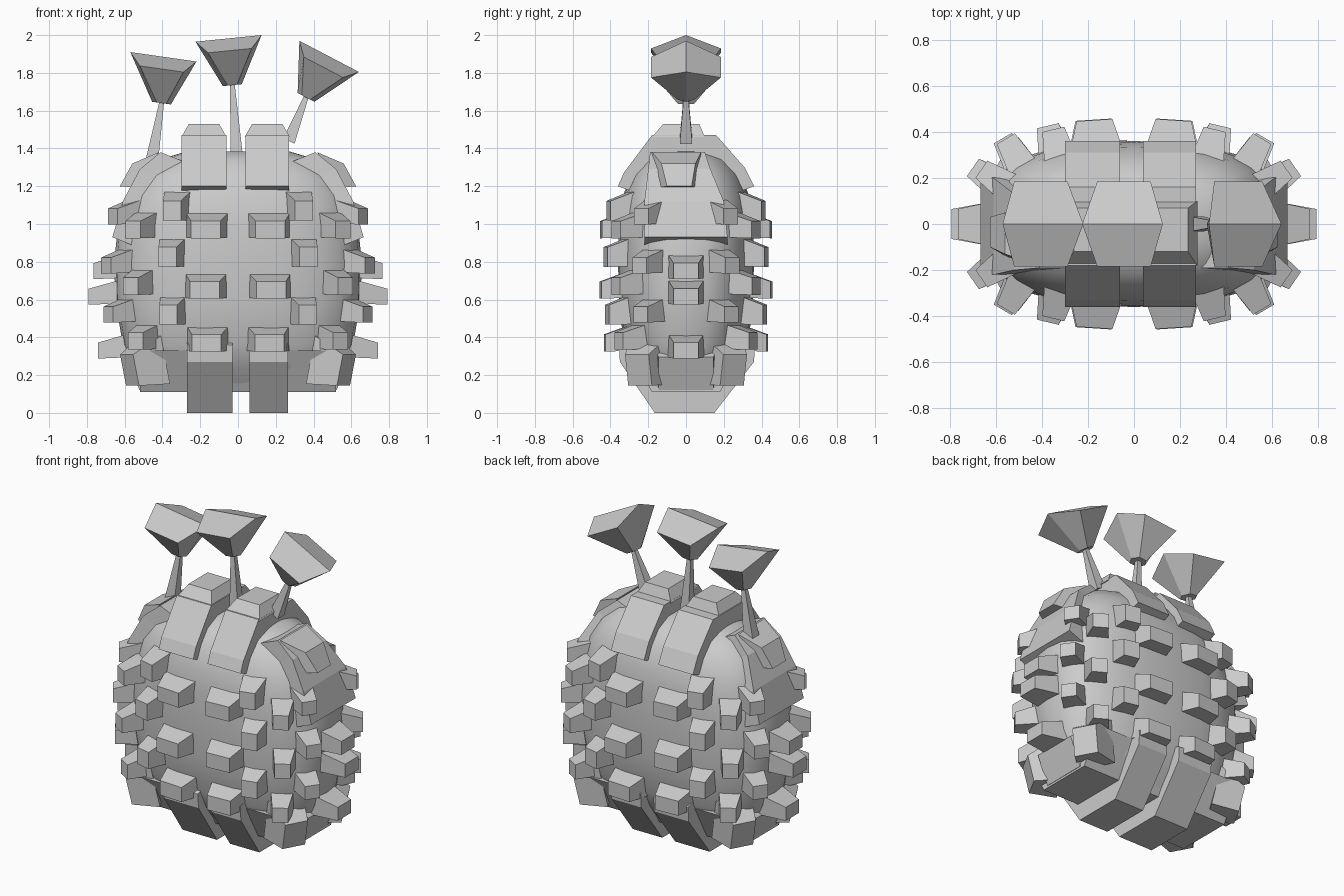
import bpy, bmesh, math
from mathutils import Vector

if "Cube" in bpy.data.objects:
    bpy.data.objects.remove(bpy.data.objects["Cube"])

N = 2.6  # roundness of the body's plan outline
# body rings: height, half width, half depth
RINGS = [(0.11, 0.46, 0.17), (0.24, 0.56, 0.27), (0.36, 0.61, 0.33), (0.6, 0.65, 0.355),
         (0.8, 0.655, 0.36), (1.0, 0.635, 0.355), (1.15, 0.59, 0.335), (1.26, 0.52, 0.285),
         (1.34, 0.42, 0.22), (1.385, 0.27, 0.12)]


def make(name, verts, faces, smooth=False):
    me = bpy.data.meshes.new(name)
    me.from_pydata([tuple(v) for v in verts], [], faces)
    bm = bmesh.new()
    bm.from_mesh(me)
    bmesh.ops.recalc_face_normals(bm, faces=bm.faces)
    bm.to_mesh(me)
    bm.free()
    ob = bpy.data.objects.new(name, me)
    bpy.context.collection.objects.link(ob)
    if smooth:
        bpy.context.view_layer.objects.active = ob
        ob.select_set(True)
        bpy.ops.object.shade_smooth_by_angle(angle=math.radians(32))
        ob.select_set(False)
    return ob


def loft(name, rings, smooth=False):
    n = len(rings[0])
    verts = [v for r in rings for v in r]
    faces = [tuple(range(n)), tuple(range((len(rings) - 1) * n, len(rings) * n))]
    for k in range(len(rings) - 1):
        for i in range(n):
            j = (i + 1) % n
            faces.append((k * n + i, k * n + j, k * n + n + j, k * n + n + i))
    return make(name, verts, faces, smooth)


def half_sizes(z):
    for (z0, a0, b0), (z1, a1, b1) in zip(RINGS, RINGS[1:]):
        if z <= z1:
            t = (z - z0) / (z1 - z0)
            return a0 + (a1 - a0) * t, b0 + (b1 - b0) * t
    return RINGS[-1][1:]


def power(v):
    return math.copysign(abs(v) ** (2 / N), v)


# rounded body
angles = [2 * math.pi * i / 28 for i in range(28)]
loft("body", [[(a * power(math.cos(t)), b * power(math.sin(t)), z) for t in angles]
              for z, a, b in RINGS], True)


def stud(name, base, normal, w, h, depth, drop=0.03, taper=0.65):
    """Tapered block standing on the body, its tip dropped a little."""
    n = Vector(normal).normalized()
    side = Vector((0, 0, 1)).cross(n).normalized()
    up = n.cross(side)
    c = Vector(base) - n * 0.05
    tip = Vector(base) + n * depth - Vector((0, 0, drop))
    sg = [(-1, -1), (1, -1), (1, 1), (-1, 1)]
    loft(name, [[c + side * (s * w / 2) + up * (u * h / 2) for s, u in sg],
                [tip + side * (s * w * taper / 2) + up * (u * h * taper / 2) for s, u in sg]])


def body_stud(name, fx, sx, sy, z, w, h, depth):
    a, b = half_sizes(z)
    y = b * (1 - fx ** N) ** (1 / N)
    nx, ny = fx ** (N - 1) / a, (y / b) ** (N - 1) / b
    stud(name, (sx * fx * a, sy * y, z), (sx * nx, sy * ny, 0), w, h, depth)


# staggered rows of studs on front, back and sides: fraction of width, heights, size
COLUMNS = [(0.26, (1.0, 0.68, 0.40), 0.24, 0.14, 0.10),
           (0.54, (1.10, 0.855, 0.55), 0.15, 0.16, 0.10),
           (0.78, (1.0, 0.70, 0.41), 0.14, 0.14, 0.12),
           (0.93, (1.07, 0.81, 0.55), 0.14, 0.13, 0.11)]
for sx in (-1, 1):
    for sy in (-1, 1):
        for fx, heights, w, h, d in COLUMNS:
            for z in heights:
                body_stud("stud", fx, sx, sy, z, w, h, d)
        # large blocks at the bottom corners
        stud("corner_block", (sx * 0.48, sy * 0.2, 0.27), (sx, sy * 0.55, -0.25),
             0.22, 0.26, 0.11, 0.02, 0.65)
    # centre studs of each side
    for z, w, d in ((0.78, 0.2, 0.11), (0.645, 0.2, 0.14), (0.36, 0.2, 0.13)):
        stud("side_stud", (sx * half_sizes(z)[0], 0, z), (sx, 0, 0), w, 0.13, d)
    stud("lower_side_block", (sx * 0.53, 0, 0.22), (sx, 0, -0.4), 0.34, 0.22, 0.03, 0, 0.85)


def strap(name, x0, x1, profile, inset=0.0):
    """Slab with a y,z profile, narrowed on its outer edge by the inset."""
    loft(name, [[(x, y, z) for y, z in profile] for x in (x0, x1)])


# straps over the top and under the bottom
TOP = [(-0.36, 1.2), (-0.33, 1.27), (-0.18, 1.47), (0.16, 1.47), (0.31, 1.3), (0.36, 1.2),
       (0.28, 1.17), (-0.28, 1.17)]
BOTTOM = [(-0.355, 0.36), (-0.35, 0.27), (-0.165, 0.0), (0.15, 0.0), (0.36, 0.27),
          (0.365, 0.36), (0.25, 0.4), (-0.25, 0.4)]
for x0, x1 in ((-0.3, -0.06), (0.04, 0.27)):
    strap("top_strap", x0, x1, TOP)
    m = (x0 + x1) / 2
    loft("top_cap", [[(m + s * rx, y0 if t < 0 else y1, z)
                      for s, t in ((-1, -1), (1, -1), (1, 1), (-1, 1))]
                     for z, rx, y0, y1 in ((1.46, 0.12, -0.18, 0.1), (1.53, 0.08, -0.12, 0.07))])
for x0, x1 in ((-0.27, -0.03), (0.06, 0.265)):
    strap("bottom_strap", x0, x1, BOTTOM)
for x0, x1 in ((-0.52, 0.0), (0.0, 0.52)):
    strap("lower_panel", x0, x1, [(-0.3, 0.33), (-0.18, 0.11), (0.18, 0.11), (0.3, 0.33)])

# shoulder plates and their blocks
for s in (-1, 1):
    outer = [(0.41, 1.38, -0.19, 0.1), (0.52, 1.29, -0.2, 0.13), (0.61, 1.12, -0.22, 0.2),
             (0.665, 0.93, -0.22, 0.22)]
    loft("shoulder_plate", [[(s * x, y0, z), (s * x, y1, z),
                             (s * (x - 0.15), y1, z - 0.06), (s * (x - 0.15), y0, z - 0.06)]
                            for x, z, y0, y1 in outer])
    loft("shoulder_block", [[(s * 0.42, -0.18, 1.38), (s * 0.42, 0.08, 1.38),
                             (s * 0.52, 0.06, 1.19), (s * 0.52, -0.16, 1.19)],
                            [(s * 0.56, -0.13, 1.32), (s * 0.56, 0.05, 1.32),
                             (s * 0.625, 0.03, 1.2), (s * 0.625, -0.1, 1.2)]])


def flower(left, right, neck, root):
    """Six-sided bloom with a ridged top on a tapering stem (x,z points)."""
    L, R = Vector((left[0], 0, left[1])), Vector((right[0], 0, right[1]))
    base = Vector((neck[0], 0, neck[1]))
    c, ax = (L + R) / 2, (R - L) / 2
    u = ax.normalized()
    down = Vector((u.z, 0, -u.x))
    Y = Vector((0, 1, 0))

    def edge(s, t):
        return c + ax * (0.66 * s) + Y * (0.185 * t) + down * 0.065
    rim = [R, edge(1, 1), edge(-1, 1), L, edge(-1, -1), edge(1, -1)]
    foot = [base + u * (0.05 * math.cos(i * math.pi / 3)) + Y * (0.05 * math.sin(i * math.pi / 3))
            for i in range(6)]
    make("flower", foot + rim,
         [tuple(range(6))] + [(i, (i + 1) % 6, (i + 1) % 6 + 6, i + 6) for i in range(6)]
         + [(6, 7, 8, 9), (6, 9, 10, 11)])
    r = Vector((root[0], 0, root[1]))
    sq = [(-1, -1), (1, -1), (1, 1), (-1, 1)]
    loft("stem", [[p + u * (a * w) + Y * (b * w) for a, b in sq]
                  for p, w in ((r, 0.033), (base, 0.013))])


flower((-0.57, 1.91), (-0.22, 1.86), (-0.405, 1.64), (-0.455, 1.34))
flower((-0.225, 1.965), (0.125, 2.0), (-0.03, 1.735), (-0.005, 1.34))
flower((0.325, 1.97), (0.64, 1.805), (0.36, 1.67), (0.27, 1.44))
